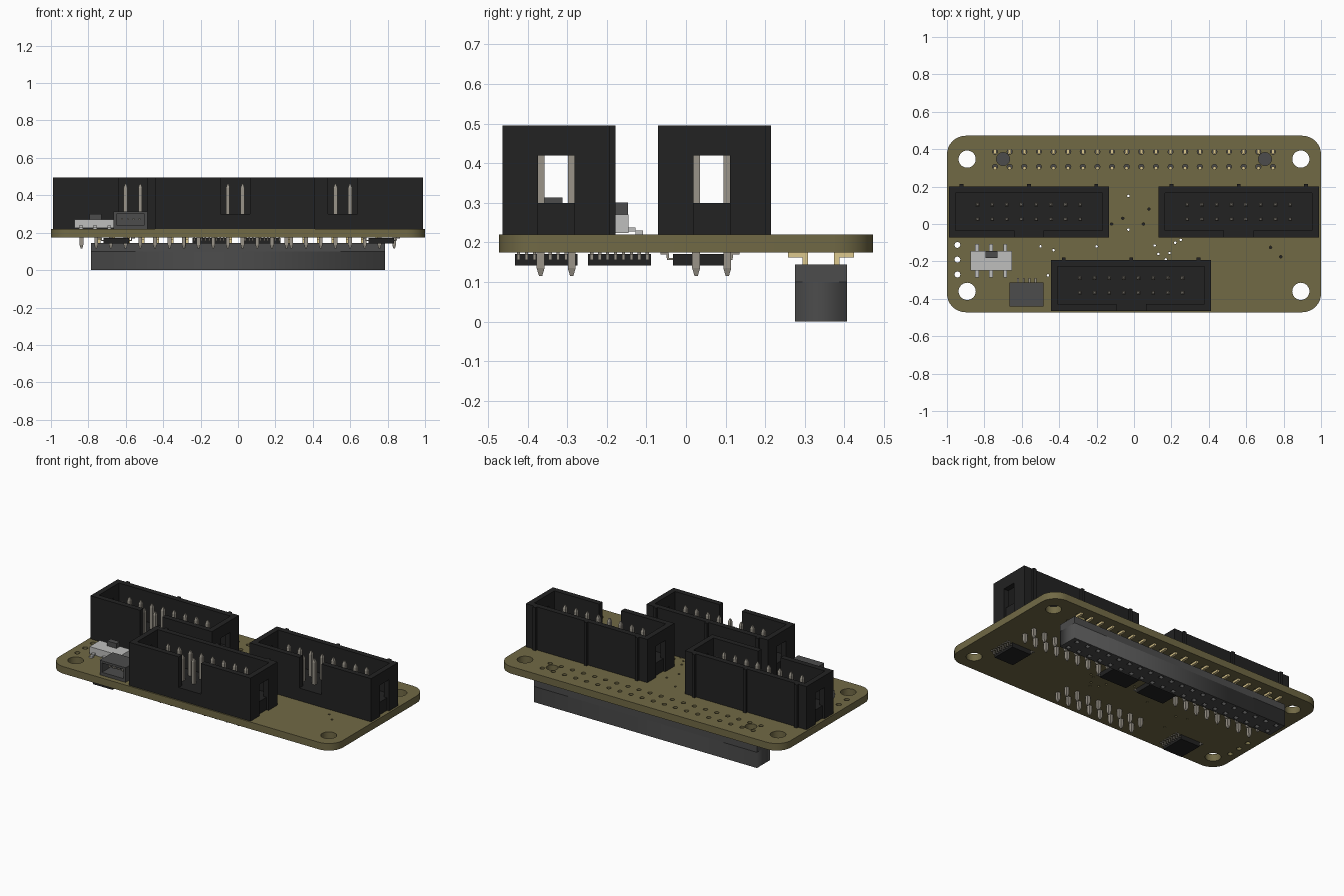
import bpy, bmesh, math
from mathutils import Matrix

if "Cube" in bpy.data.objects:
    bpy.data.objects.remove(bpy.data.objects["Cube"])


def mat(name, r, g, b):
    m = bpy.data.materials.new(name)
    m.diffuse_color = (r, g, b, 1)
    m.use_nodes = True
    m.node_tree.nodes["Principled BSDF"].inputs["Base Color"].default_value = m.diffuse_color
    return m


OLIVE = mat("olive board", 0.165, 0.142, 0.06)
BLACK = mat("black plastic", 0.016, 0.016, 0.016)
GREY = mat("dark grey plastic", 0.072, 0.072, 0.072)
METAL = mat("dull metal", 0.32, 0.295, 0.25)
GOLD = mat("gold contact", 0.72, 0.58, 0.27)
PALE = mat("pale metal", 0.52, 0.52, 0.51)


def finish(name, bm, material):
    me = bpy.data.meshes.new(name)
    bm.to_mesh(me)
    bm.free()
    me.materials.append(material)
    ob = bpy.data.objects.new(name, me)
    bpy.context.collection.objects.link(ob)
    return ob


def add_box(bm, x0, x1, y0, y1, z0, z1):
    m = Matrix.Translation(((x0 + x1) / 2, (y0 + y1) / 2, (z0 + z1) / 2))
    m = m @ Matrix.Diagonal((abs(x1 - x0), abs(y1 - y0), abs(z1 - z0), 1))
    bmesh.ops.create_cube(bm, size=1, matrix=m)


def boxes(name, material, *dims):
    bm = bmesh.new()
    for d in dims:
        add_box(bm, *d)
    return finish(name, bm, material)


def add_pin(bm, x, y, z0, z1, w=0.02, tip=0.02):
    """Square pin with a tapered tip at both ends."""
    h = w / 2
    add_box(bm, x - h, x + h, y - h, y + h, z0 + tip, z1 - tip)
    r = h * math.sqrt(2)
    turn = Matrix.Rotation(math.pi / 4, 4, 'Z')
    for z, a, b in ((z0 + tip / 2, r * 0.4, r), (z1 - tip / 2, r, r * 0.4)):
        bmesh.ops.create_cone(bm, cap_ends=True, segments=4, radius1=a, radius2=b,
                              depth=tip, matrix=Matrix.Translation((x, y, z)) @ turn)


def plate(name, material, loops, z0, z1):
    """Flat plate whose first loop is the outline and the rest are holes."""
    cu = bpy.data.curves.new(name, 'CURVE')
    cu.dimensions = '2D'
    cu.fill_mode = 'BOTH'
    cu.extrude = (z1 - z0) / 2
    for pts in loops:
        s = cu.splines.new('POLY')
        s.points.add(len(pts) - 1)
        for p, (x, y) in zip(s.points, pts):
            p.co = (x, y, 0, 1)
        s.use_cyclic_u = True
    cu.materials.append(material)
    ob = bpy.data.objects.new(name, cu)
    bpy.context.collection.objects.link(ob)
    ob.location.z = (z0 + z1) / 2
    bpy.ops.object.select_all(action='DESELECT')
    ob.select_set(True)
    bpy.context.view_layer.objects.active = ob
    bpy.ops.object.convert(target='MESH')
    return bpy.context.object


def circle(x, y, r, n=10, start=0.0):
    return [(x + r * math.cos(start + 2 * math.pi * i / n),
             y + r * math.sin(start + 2 * math.pi * i / n)) for i in range(n)]


# Circuit board with rounded corners, mounting holes, pin holes and vias
R, HX, HY = 0.1, 1.0, 0.472
outline = []
for k, (sx, sy) in enumerate(((1, 1), (-1, 1), (-1, -1), (1, -1))):
    for i in range(9):
        a = math.pi / 2 * (k + i / 8)
        outline.append((sx * (HX - R) + R * math.cos(a), sy * (HY - R) + R * math.sin(a)))
loops = [outline]
for s in (-1, 1):
    loops += [circle(s * 0.892, 0.347, 0.046, 28), circle(s * 0.892, -0.36, 0.046, 28),
              circle(s * 0.7, 0.347, 0.035, 24)]
columns = [-0.743 + 0.0782 * i for i in range(20)]
loops += [circle(x, y, 0.014) for x in columns for y in (0.306, 0.386)
          if abs(math.hypot(abs(x) - 0.7, y - 0.347)) > 0.051]
loops += [circle(-0.944, y, 0.016, 12) for y in (-0.112, -0.19, -0.27)]
vias = [(-.03, .15), (-.12, 0), (-.06, .03), (.05, 0), (.08, .08), (-.03, -.03),
        (.11, -.115), (.22, -.1), (.25, -.085), (.13, -.16), (.19, -.155), (.17, -.19),
        (-.5, -.12), (-.43, -.14), (-.2, -.12), (.73, -.125), (.785, -.175), (-.46, -.275)]
loops += [circle(x, y, 0.007, 8) for x, y in vias]
plate("circuit_board", OLIVE, loops, 0.175, 0.22)


# Shrouded headers: block, walls, key notch, end windows, back ribs and pins
def header(name, cx, cy):
    W, D, T, zb, zf, zt = 0.428, 0.136, 0.035, 0.22, 0.3, 0.495
    n, w = 0.078, 0.046
    parts = [(-W + 0.015, W - 0.015, -D, D, zb, zf),
             (-W, W, D - T, D, zf, zt),
             (-W, -n, -D, -D + T, zf, zt), (n, W, -D, -D + T, zf, zt)]
    for s in (-1, 1):
        a, b = s * (W - T), s * W
        for t in (-1, 1):
            parts.append((s * (W - 0.015), b, t * w, t * D, zb, zf))
            parts.append((a, b, t * w, t * (D - T), zf, 0.42))
        parts.append((a, b, -D + T, D - T, 0.42, zt))
    parts += [(x - 0.01, x + 0.01, D, D + 0.014, zb, zt) for x in (-0.36, 0, 0.36)]
    boxes(name + "_shroud", BLACK, *parts).location = (cx, cy, 0)
    bm = bmesh.new()
    for i in range(8):
        for t in (-1, 1):
            add_pin(bm, (i - 3.5) * 0.0785, t * 0.0393, 0.115, 0.46)
    finish(name + "_pins", bm, METAL).location = (cx, cy, 0)


header("left_header", -0.562, 0.065)
header("right_header", 0.56, 0.065)
header("front_header", -0.015, -0.328)

# Long socket under the board, with square contact openings
X, Y0, Y1 = 0.785, 0.275, 0.407
square = [circle(x, y, 0.018, 4, math.pi / 4) for x in columns for y in (0.302, 0.38)]
plate("socket_openings", GREY, [[(-X, Y0), (X, Y0), (X, Y1), (-X, Y1)]] + square, 0, 0.1)
boxes("socket_top", GREY, (-X, X, Y0, Y1, 0.1, 0.144))
leads = []
for x in columns:
    for yf, yi in ((0.258, 0.308), (0.424, 0.374)):
        s = 1 if yi > yf else -1
        leads += [(x - 0.008, x + 0.008, yf, yi, 0.162, 0.175),
                  (x - 0.008, x + 0.008, yi - s * 0.014, yi, 0.14, 0.162)]
boxes("socket_leads", GOLD, *leads)


# Small chips on the underside with gull-wing leads
def chip(name, cx, cy, length, count, turned):
    L, H = length / 2, 0.068
    bm = bmesh.new()
    add_box(bm, -L, L, -H, H, 0.142, 0.171)
    body = finish(name + "_body", bm, BLACK)
    parts = []
    for i in range(count):
        x = (i - (count - 1) / 2) * 0.02
        for s in (-1, 1):
            parts += [(x - 0.004, x + 0.004, s * H, s * 0.083, 0.156, 0.161),
                      (x - 0.004, x + 0.004, s * 0.078, s * 0.084, 0.161, 0.172),
                      (x - 0.004, x + 0.004, s * 0.079, s * 0.1, 0.17, 0.175)]
    legs = boxes(name + "_leads", METAL, *parts)
    for ob in (body, legs):
        ob.location = (cx, cy, 0)
        ob.rotation_euler.z = math.pi / 2 if turned else 0


chip("left_chip", -0.65, -0.353, 0.158, 8, True)
chip("right_chip", 0.765, -0.168, 0.158, 8, True)
chip("centre_left_chip", -0.145, 0.035, 0.195, 10, False)
chip("centre_right_chip", 0.13, 0.035, 0.195, 10, False)

# Slide switch
boxes("switch_body", PALE, (-0.873, -0.653, -0.248, -0.145, 0.224, 0.27))
boxes("switch_knob", GREY, (-0.795, -0.73, -0.181, -0.147, 0.27, 0.301))
feet = []
for x in (-0.84, -0.764, -0.688):
    for a, b, c in ((-0.145, -0.128, -0.108), (-0.248, -0.265, -0.286)):
        feet += [(x - 0.01, x + 0.01, a, b, 0.228, 0.238),
                 (x - 0.01, x + 0.01, b, c, 0.22, 0.23)]
boxes("switch_leads", PALE, *feet)

# Cable connector: shell open to the front, with contacts inside and leads behind
x0, x1, y0, y1, z0, z1 = -0.665, -0.483, -0.442, -0.312, 0.22, 0.313
boxes("cable_connector_shell", GREY,
      (x0, x1, y0, y1, z0, z0 + 0.02), (x0, x1, y0, y1, z1 - 0.014, z1),
      (x0, x0 + 0.016, y0, y1, z0, z1), (x1 - 0.016, x1, y0, y1, z0, z1),
      (x0, x1, y1 - 0.04, y1, z0, z1))
contacts = []
for i in range(4):
    x = -0.574 + (i - 1.5) * 0.031
    contacts += [(x - 0.005, x + 0.005, y0 + 0.03, y1 - 0.04, 0.267, 0.277),
                 (x - 0.005, x + 0.005, y1, y1 + 0.022, 0.22, 0.23)]
boxes("cable_connector_contacts", METAL, *contacts)
